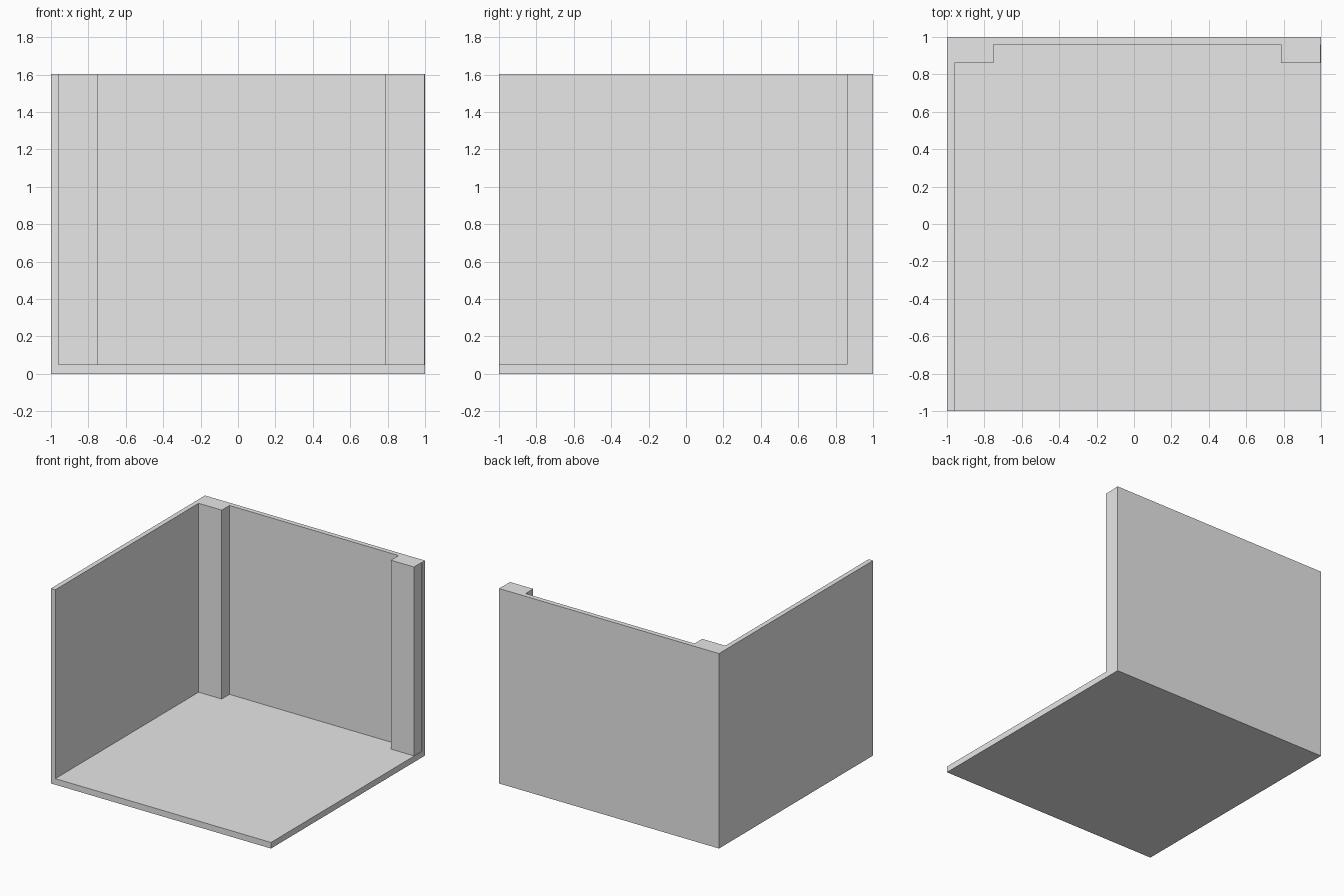
import bpy
import bmesh

cube = bpy.data.objects.get("Cube")
if cube:
    bpy.data.objects.remove(cube, do_unlink=True)

HALF, HEIGHT, FLOOR = 1.0, 1.602, 0.05
WALL = HALF - 0.04        # inner face of the walls
POST_FRONT = 0.86         # front face of the corner posts
POST_WIDTH = 0.21
POST_RIGHT = 0.997        # outer side of the open-end post
OUT = 1.2                 # beyond the block

grey = bpy.data.materials.new("plain grey")
grey.use_nodes = True
colour = (0.8, 0.8, 0.8, 1)
grey.diffuse_color = colour
grey.node_tree.nodes["Principled BSDF"].inputs["Base Color"].default_value = colour


def prism(name, outline, z0, z1):
    """Extrude a plan outline from z0 up to z1."""
    bm = bmesh.new()
    face = bm.faces.new([bm.verts.new((x, y, z0)) for x, y in outline])
    top = bmesh.ops.extrude_face_region(bm, geom=[face])["geom"]
    bmesh.ops.translate(bm, vec=(0, 0, z1 - z0),
                        verts=[v for v in top if isinstance(v, bmesh.types.BMVert)])
    bmesh.ops.recalc_face_normals(bm, faces=bm.faces)
    mesh = bpy.data.meshes.new(name)
    bm.to_mesh(mesh)
    bm.free()
    mesh.materials.append(grey)
    obj = bpy.data.objects.new(name, mesh)
    bpy.context.collection.objects.link(obj)
    return obj


# Solid block that becomes the floor, side wall, back wall and posts
room = prism("corner_room",
             [(-HALF, -HALF), (HALF, -HALF), (HALF, HALF), (-HALF, HALF)], 0, HEIGHT)

# Open space of the room, stepping around the two posts
space = prism("room_space_cutter", [
    (-WALL, -OUT), (OUT, -OUT), (OUT, WALL),
    (POST_RIGHT, WALL), (POST_RIGHT, POST_FRONT),
    (POST_RIGHT - POST_WIDTH, POST_FRONT), (POST_RIGHT - POST_WIDTH, WALL),
    (-WALL + POST_WIDTH, WALL), (-WALL + POST_WIDTH, POST_FRONT),
    (-WALL, POST_FRONT),
], FLOOR, HEIGHT + OUT)
space.hide_render = True

# Carve out the space
cut = room.modifiers.new("carve_room", "BOOLEAN")
cut.operation = "DIFFERENCE"
cut.solver = "EXACT"
cut.object = space
bpy.context.view_layer.objects.active = room
bpy.ops.object.modifier_apply(modifier=cut.name)
bpy.data.objects.remove(space, do_unlink=True)
